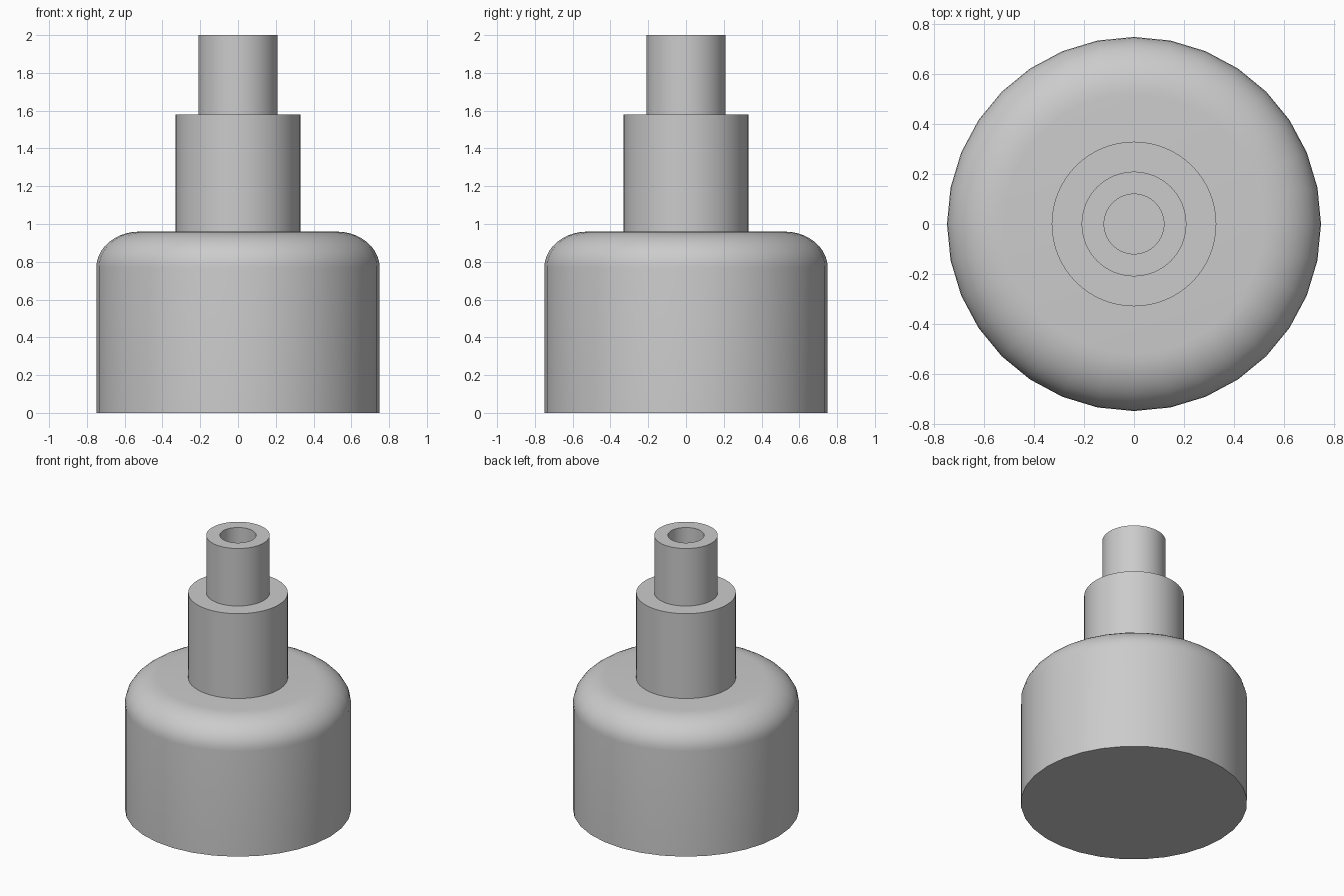
import bpy, bmesh, math

if "Cube" in bpy.data.objects:
    bpy.data.objects.remove(bpy.data.objects["Cube"])


def lathe(name, profile, sides):
    """Revolve an (r, z) profile around z; r == 0 closes to a pole."""
    bm = bmesh.new()
    rings = []
    for r, z in profile:
        if r == 0:
            rings.append([bm.verts.new((0, 0, z))] * sides)
        else:
            rings.append([bm.verts.new((r * math.cos(2 * math.pi * i / sides),
                                        r * math.sin(2 * math.pi * i / sides), z))
                          for i in range(sides)])
    for a, b in zip(rings, rings[1:]):
        for i in range(sides):
            j = (i + 1) % sides
            bm.faces.new(list(dict.fromkeys((a[i], a[j], b[j], b[i]))))
    bmesh.ops.recalc_face_normals(bm, faces=bm.faces)
    mesh = bpy.data.meshes.new(name)
    bm.to_mesh(mesh)
    bm.free()
    obj = bpy.data.objects.new(name, mesh)
    bpy.context.collection.objects.link(obj)
    bpy.ops.object.select_all(action='DESELECT')
    obj.select_set(True)
    bpy.context.view_layer.objects.active = obj
    bpy.ops.object.shade_smooth_by_angle(angle=math.radians(35))
    return obj


# Broad body with a rounded shoulder
R, H, RX, RZ, STEPS = 0.75, 0.96, 0.23, 0.19, 10
shoulder = [(R - RX + RX * math.cos(t), H - RZ + RZ * math.sin(t))
            for t in (math.pi / 2 * k / STEPS for k in range(STEPS + 1))]
lathe("body", [(0, 0), (R, 0)] + shoulder + [(0, H)], 32)

# Stepped neck with a bored tube on top
lathe("neck_and_nozzle", [(0, 0.94), (0.33, 0.94), (0.33, 1.58), (0.21, 1.58),
                          (0.21, 2.0), (0.12, 2.0), (0.12, 1.58), (0, 1.58)], 64)
